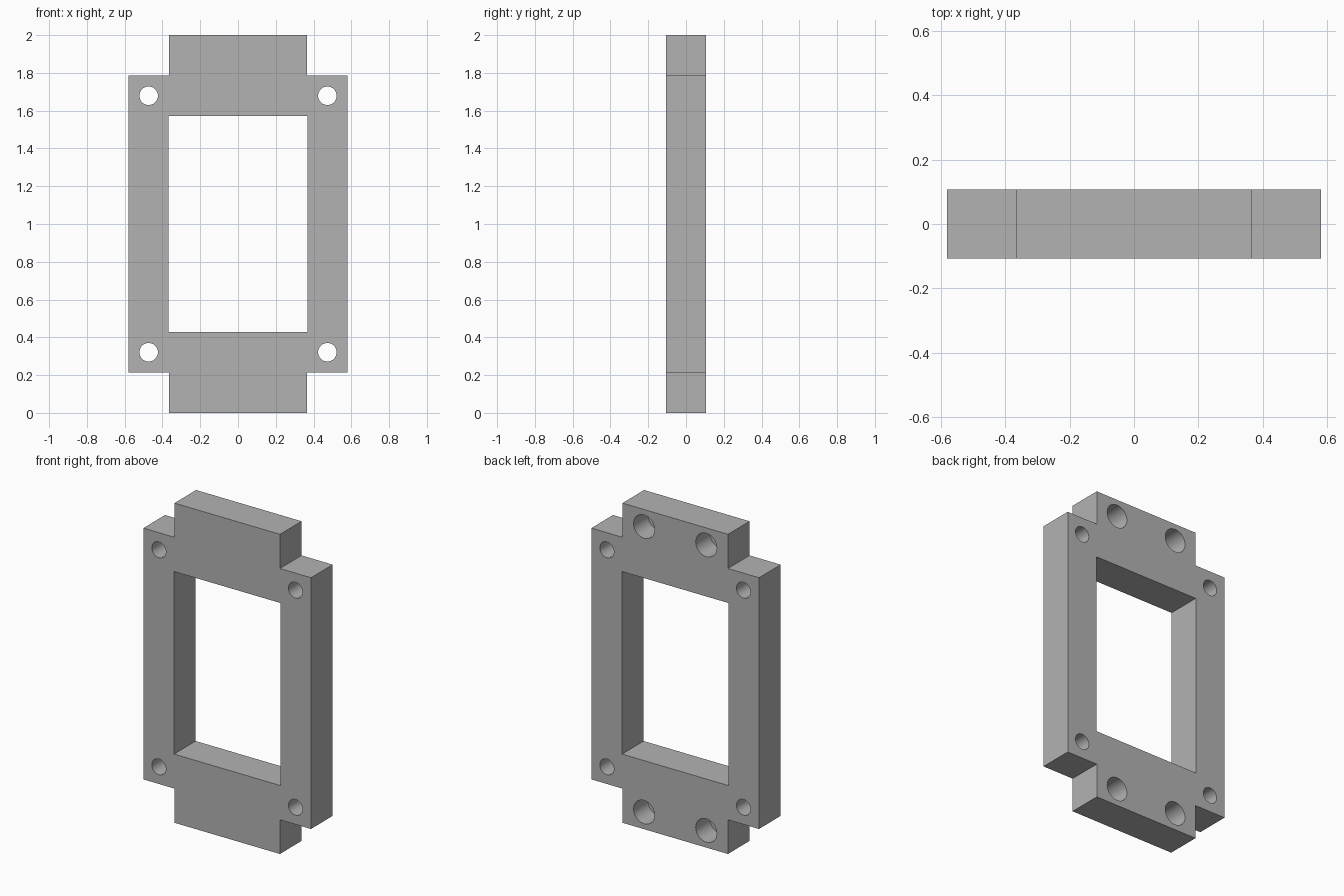
import bpy
import bmesh
from math import pi, radians

cube = bpy.data.objects.get("Cube")
if cube:
    bpy.data.objects.remove(cube, do_unlink=True)

HALF_T = 0.107          # half the plate thickness
BODY_X, TAB_X = 0.58, 0.365
SHOULDER_Z = 0.786      # half height of the wide body
MID_Z = 1.0

grey = bpy.data.materials.new("plain grey")
grey.use_nodes = True
colour = (0.45, 0.45, 0.45, 1)
grey.diffuse_color = colour
grey.node_tree.nodes["Principled BSDF"].inputs["Base Color"].default_value = colour


def plate(name, outline):
    """Extrude an x-z outline through the plate thickness."""
    bm = bmesh.new()
    face = bm.faces.new([bm.verts.new((x, -HALF_T, z)) for x, z in outline])
    out = bmesh.ops.extrude_face_region(bm, geom=[face])
    moved = [v for v in out["geom"] if isinstance(v, bmesh.types.BMVert)]
    bmesh.ops.translate(bm, verts=moved, vec=(0, 2 * HALF_T, 0))
    bmesh.ops.recalc_face_normals(bm, faces=bm.faces)
    mesh = bpy.data.meshes.new(name)
    bm.to_mesh(mesh)
    bm.free()
    obj = bpy.data.objects.new(name, mesh)
    bpy.context.collection.objects.link(obj)
    obj.data.materials.append(grey)
    return obj


def cut(target, cutter):
    """Subtract the cutter, then remove it."""
    cutter.hide_render = True
    cutter.data.materials.clear()
    cutter.data.materials.append(grey)
    bpy.ops.object.select_all(action='DESELECT')
    target.select_set(True)
    bpy.context.view_layer.objects.active = target
    mod = target.modifiers.new("cut", 'BOOLEAN')
    mod.operation = 'DIFFERENCE'
    mod.solver = 'EXACT'
    mod.object = cutter
    bpy.ops.object.modifier_apply(modifier=mod.name)
    bpy.data.objects.remove(cutter, do_unlink=True)


def drill(target, x, z, radius, y_start, y_end):
    """Cut a round hole along y."""
    bpy.ops.mesh.primitive_cylinder_add(
        vertices=40, radius=radius, depth=y_end - y_start,
        location=(x, (y_start + y_end) / 2, z), rotation=(pi / 2, 0, 0))
    cut(target, bpy.context.object)


# Frame: wide body with a narrower tab above and below
quarter = [(BODY_X, SHOULDER_Z), (TAB_X, SHOULDER_Z), (TAB_X, 1.0)]
half = quarter + [(-x, z) for x, z in reversed(quarter)]
outline = half + [(-x, -z) for x, z in half]
frame = plate("mounting_frame", [(x, z + MID_Z) for x, z in outline])

# Rectangular window
bpy.ops.mesh.primitive_cube_add(size=1, location=(0, 0, MID_Z))
window = bpy.context.object
window.scale = (0.735, 1, 1.142)
cut(frame, window)

# Through holes in the corners and blind sockets in the back of the tabs
for sx in (-1, 1):
    for sz in (-1, 1):
        drill(frame, sx * 0.473, MID_Z + sz * 0.679, 0.049, -0.3, 0.3)
        drill(frame, sx * 0.215, MID_Z + sz * 0.893, 0.073, HALF_T - 0.14, 0.3)

# Round hole walls, crisp edges
bpy.ops.object.select_all(action='DESELECT')
frame.select_set(True)
bpy.context.view_layer.objects.active = frame
bpy.ops.object.shade_smooth_by_angle(angle=radians(30))
